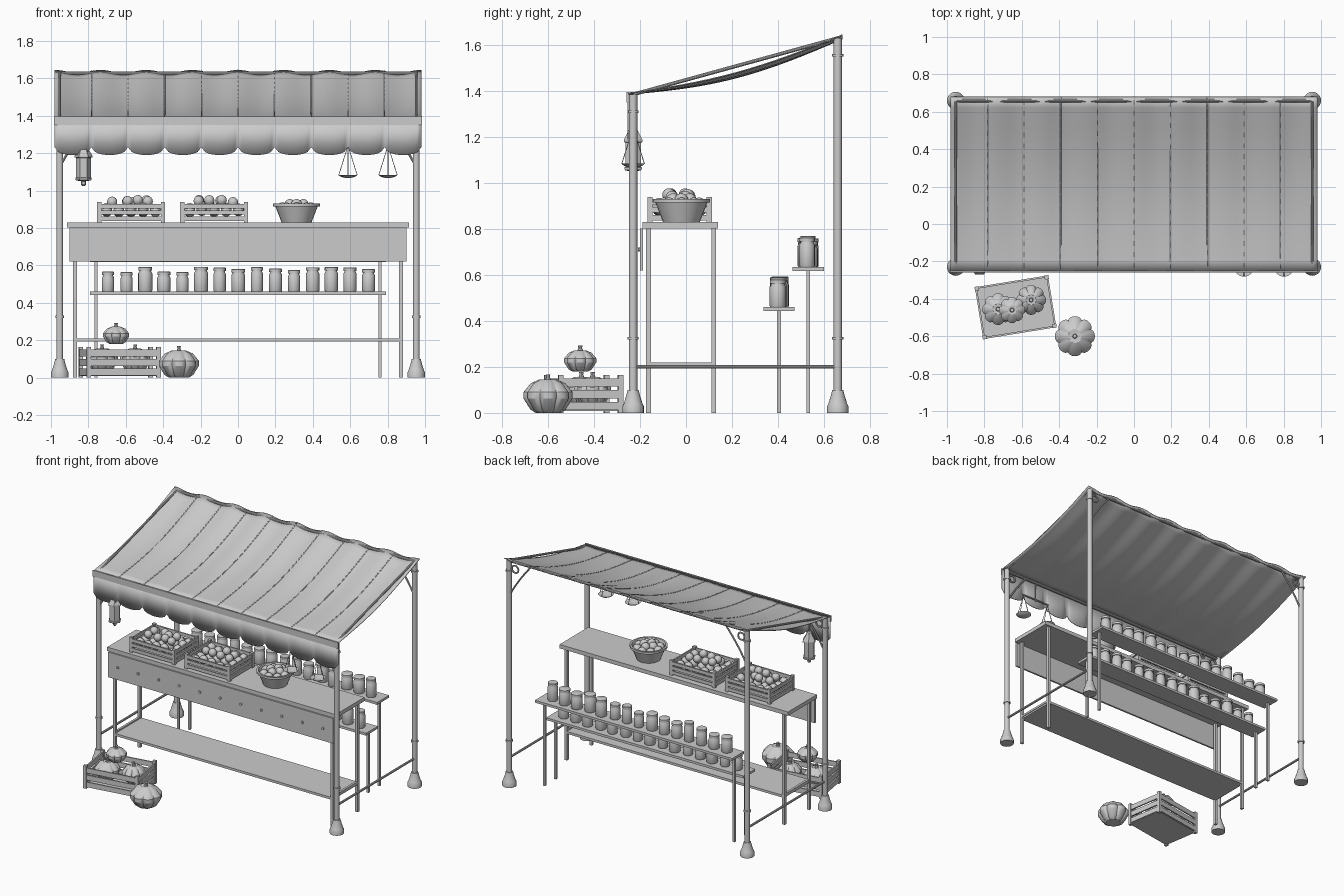
import bpy, bmesh, math, random
from mathutils import Vector, Matrix

if "Cube" in bpy.data.objects:
    bpy.data.objects.remove(bpy.data.objects["Cube"])

random.seed(4)
GREY = bpy.data.materials.new("plain grey")
GREY.diffuse_color = (0.6, 0.6, 0.6, 1)
GREY.use_nodes = True
GREY.node_tree.nodes["Principled BSDF"].inputs["Base Color"].default_value = GREY.diffuse_color


def finish(name, bm, angle=35, recalc=True):
    if recalc:
        bmesh.ops.recalc_face_normals(bm, faces=bm.faces)
    me = bpy.data.meshes.new(name)
    bm.to_mesh(me)
    bm.free()
    me.materials.append(GREY)
    me.shade_smooth()
    me.set_sharp_from_angle(angle=math.radians(angle))
    ob = bpy.data.objects.new(name, me)
    bpy.context.collection.objects.link(ob)
    return ob


def box(bm, x0, x1, y0, y1, z0, z1, m=Matrix()):
    t = Matrix.Translation(((x0 + x1) / 2, (y0 + y1) / 2, (z0 + z1) / 2))
    s = Matrix.Diagonal((x1 - x0, y1 - y0, z1 - z0, 1))
    bmesh.ops.create_cube(bm, size=1, matrix=m @ t @ s)


def rod(bm, p, q, r, seg=10):
    p, q = Vector(p), Vector(q)
    d = q - p
    m = Matrix.Translation((p + q) / 2) @ d.to_track_quat('Z', 'Y').to_matrix().to_4x4()
    bmesh.ops.create_cone(bm, cap_ends=True, segments=seg, radius1=r, radius2=r,
                          depth=d.length, matrix=m)


def lathe(bm, profile, at, seg=16, lobes=0):
    rings = []
    for r, z in profile:
        ring = []
        for i in range(seg):
            a = 2 * math.pi * i / seg
            f = 0.88 + 0.12 * abs(math.cos(lobes * a / 2)) ** 0.6 if lobes else 1
            ring.append(bm.verts.new((at[0] + r * f * math.cos(a), at[1] + r * f * math.sin(a), at[2] + z)))
        rings.append(ring)
    for a, b in zip(rings, rings[1:]):
        for i in range(seg):
            j = (i + 1) % seg
            bm.faces.new((a[i], a[j], b[j], b[i]))
    bm.faces.new(rings[0])
    bm.faces.new(rings[-1])


def one_box(name, *dims):
    bm = bmesh.new()
    box(bm, *dims)
    finish(name, bm)


# Posts with bell feet and collars
PX, FY, BY, FZ, BZ = 0.953, -0.23, 0.66, 1.385, 1.63
for side, sx in (("left", -1), ("right", 1)):
    for end, y, top in (("front", FY, FZ), ("back", BY, BZ)):
        bm = bmesh.new()
        x = sx * PX
        rod(bm, (x, y, 0.05), (x, y, top), 0.018, 16)
        lathe(bm, [(.047, 0), (.047, .028), (.041, .04), (.03, .075), (.024, .1)], (x, y, 0), 20)
        for z in (0.325, top - 0.075):
            rod(bm, (x, y, z - .006), (x, y, z + .006), 0.024, 16)
        finish(f"{side}_{end}_post", bm)
        # Curved bracket with a ring scroll
        bm = bmesh.new()
        path = []
        for i in range(9):
            t = i / 8
            path.append((x - sx * (2 * t * (1 - t) * .06 + t * t * .17), y,
                         top - .01 - (1 - t) ** 2 * .25 - 2 * t * (1 - t) * .13))
        ring = [(x - sx * .047 + .026 * math.cos(k * math.pi / 8), y,
                 top - .055 + .026 * math.sin(k * math.pi / 8)) for k in range(17)]
        for line in (path, ring):
            for p, q in zip(line, line[1:]):
                rod(bm, p, q, 0.006, 8)
        finish(f"{side}_{end}_bracket", bm)
    # Side rail and sloping roof bar
    bm = bmesh.new()
    rod(bm, (sx * PX, FY, .2), (sx * PX, BY, .2), .008)
    rod(bm, (sx * PX, FY, FZ), (sx * PX, BY, BZ), .008)
    finish(f"{side}_rails", bm)
bm = bmesh.new()
rod(bm, (-PX, FY, FZ - .01), (PX, FY, FZ - .01), .01)
rod(bm, (-PX, BY, BZ - .004), (PX, BY, BZ - .004), .01)
finish("cross_bars", bm)


# Sagging cloth roof
HALF = 0.98


def roof_z(x, t):
    sag = 0.05 * math.sin(math.pi * t) * (1 - 0.25 * abs(x / HALF) ** 4)
    wave = 0.008 * math.cos(2 * math.pi * 8 * (x + HALF) / (2 * HALF))
    return 1.388 + 0.247 * t - sag + wave * (0.2 + 0.8 * t)


def roof_strip(bm, xs, lift):
    rows = [[bm.verts.new((x, -.25 + .93 * k / 16, roof_z(x, k / 16) + lift)) for x in xs]
            for k in range(17)]
    for a, b in zip(rows, rows[1:]):
        for i in range(len(xs) - 1):
            bm.faces.new((a[i], a[i + 1], b[i + 1], b[i]))


def solid(ob, t):
    m = ob.modifiers.new("thickness", 'SOLIDIFY')
    m.thickness = t
    m.offset = 0


bm = bmesh.new()
roof_strip(bm, [-HALF + 2 * HALF * i / 96 for i in range(97)], 0)
solid(finish("roof_cloth", bm), 0.005)
bm = bmesh.new()
for k in range(1, 10):
    x = -HALF + k * 0.196
    roof_strip(bm, [x - .003, x + .003], .003)
solid(finish("roof_seams", bm), 0.002)

# Scalloped valance
bm = bmesh.new()
pairs = []
for i in range(101):
    x = -HALF + 2 * HALF * i / 100
    u = (i % 10) / 5 - 1
    drop = 0.042 * math.sqrt(max(0, 1 - u * u))
    pairs.append((bm.verts.new((x, -.252, 1.232 - drop)), bm.verts.new((x, -.252, 1.39))))
for a, b in zip(pairs, pairs[1:]):
    bm.faces.new((a[0], b[0], b[1], a[1]))
solid(finish("valance", bm), 0.005)
one_box("valance_band", -.983, .983, -.259, -.25, 1.35, 1.395)

# Counter table
one_box("counter_top", -.915, .915, -.19, .14, .802, .83)
one_box("counter_apron", -.9, .9, -.2, -.187, .62, .802)
one_box("lower_shelf", -.875, .875, -.17, .13, .193, .21)
bm = bmesh.new()
for x in (-.872, .872):
    for y in (-.163, .12):
        box(bm, x - .01, x + .01, y - .01, y + .01, 0, .802)
    box(bm, x - .008, x + .008, -.163, .12, .205, .22)
finish("counter_legs", bm)
bm = bmesh.new()
for k in range(11):
    x = -.823 + k * .1645
    rod(bm, (x, -.2, .71), (x, -.208, .71), .009, 10)
finish("apron_studs", bm)

# Stepped jar shelves
for name, y0, y1, top in (("low", .337, .472, .46), ("high", .463, .6, .635)):
    yc = (y0 + y1) / 2
    one_box(f"{name}_jar_shelf", -.79, .79, y0, y1, top - .017, top)
    bm = bmesh.new()
    for x in (-.76, .76):
        box(bm, x - .008, x + .008, yc - .008, yc + .008, 0, top - .017)
    finish(f"{name}_shelf_legs", bm)
    bm = bmesh.new()
    for k in range(15):
        h, r = random.uniform(.098, .135), random.uniform(.032, .039)
        prof = [(r * .92, 0), (r, .006), (r, h - .034), (r * .82, h - .022), (r * .82, h - .018),
                (r * .98, h - .018), (r * .98, h - .002), (r * .9, h)]
        lathe(bm, prof, (-.695 + k * .0995, yc + random.uniform(-.008, .008), top), 16)
    finish(f"{name}_jars", bm)


# Slatted crates
def crate(name, x, y, z, w, d, h, turn=0):
    m = Matrix.Translation((x, y, z)) @ Matrix.Rotation(math.radians(turn), 4, 'Z')
    bm = bmesh.new()
    a, b = w / 2, d / 2
    box(bm, -a + .01, a - .01, -b + .01, b - .01, .008, .018, m)
    for sx in (-1, 1):
        for sy in (-1, 1):
            cx, cy = sx * (a - .011), sy * (b - .011)
            box(bm, cx - .011, cx + .011, cy - .011, cy + .011, 0, h, m)
    sh = h * .22
    for k in range(3):
        z0 = h * (.07 + .31 * k)
        for s in (-1, 1):
            box(bm, -a + .004, a - .004, s * (b - .007) - .005, s * (b - .007) + .005, z0, z0 + sh, m)
            box(bm, s * (a - .007) - .005, s * (a - .007) + .005, -b + .004, b - .004, z0, z0 + sh, m)
    finish(name, bm)


def ball(bm, x, y, z, r):
    bmesh.ops.create_uvsphere(bm, u_segments=14, v_segments=8, radius=r,
                              matrix=Matrix.Translation((x, y, z)))


for name, cx in (("left", -.572), ("middle", -.128)):
    crate(f"{name}_fruit_crate", cx, -.028, .83, .362, .28, .108)
    bm = bmesh.new()
    for i in range(5):
        for j in range(4):
            ball(bm, cx - .13 + i * .065, -.118 + j * .06, .893 + random.uniform(-.006, .012), .03)
    for k in range(8):
        ball(bm, cx - .09 + (k % 4) * .06 + random.uniform(-.012, .012),
             -.065 + (k // 4) * .07 + random.uniform(-.012, .012), .943 + random.uniform(-.006, .006), .028)
    finish(f"{name}_crate_fruit", bm, 60)

# Fruit bowl
BX, BOY = .313, -.02
bm = bmesh.new()
lathe(bm, [(.08, 0), (.113, .085), (.125, .085), (.125, .1), (.112, .1), (.1, .07), (.075, .015)],
      (BX, BOY, .83), 24)
finish("fruit_bowl", bm)
bm = bmesh.new()
for n, rad, z in ((8, .076, .907), (4, .036, .925)):
    for k in range(n):
        a = 2 * math.pi * k / n
        ball(bm, BX + rad * math.cos(a), BOY + rad * math.sin(a), z, .03)
finish("bowl_fruit", bm, 60)

# Ground crate and pumpkins
crate("ground_crate", -.633, -.445, 0, .4, .285, .165, 9.2)
for i, (x, y, z, r, h) in enumerate([(-.727, -.455, .035, .085, .125), (-.55, -.406, .035, .08, .125),
                                     (-.652, -.46, .18, .07, .095), (-.316, -.6, 0, .107, .15)]):
    bm = bmesh.new()
    prof = [(.5, 0), (.72, .1), (1, .42), (1, .6), (.7, .86), (.35, .97), (.12, .95)]
    lathe(bm, [(r * p, h * q) for p, q in prof], (x, y, z), 48, 8)
    lathe(bm, [(.014, h * .93), (.008, h + .006), (.01, h + .018)], (x, y, z), 8)
    finish(f"pumpkin_{i + 1}", bm, 30)

# Hanging lantern
bm = bmesh.new()
LX = -.826
lathe(bm, [(.006, 0), (.014, .008), (.014, .025), (.04, .03), (.044, .036), (.044, .043), (.039, .045),
           (.039, .15), (.047, .153), (.047, .163), (.022, .205), (.018, .22), (.008, .225)],
      (LX, FY, 1.025), 6)
rod(bm, (LX, FY, 1.245), (LX, FY, 1.375), .004, 6)
finish("lantern", bm, 25)

# Hanging balance scales
bm = bmesh.new()
rod(bm, (.58, FY, 1.24), (.81, FY, 1.24), .005, 8)
rod(bm, (.695, FY, 1.23), (.695, FY, 1.375), .004, 8)
for x in (.588, .802):
    lathe(bm, [(.015, -.012), (.038, -.006), (.052, .004), (.048, .004), (.015, -.007)], (x, FY, 1.08), 16)
    for k in range(4):
        a = math.pi / 2 * k
        rod(bm, (x, FY, 1.24), (x + .049 * math.cos(a), FY + .049 * math.sin(a), 1.083), .002, 5)
finish("balance_scales", bm)
